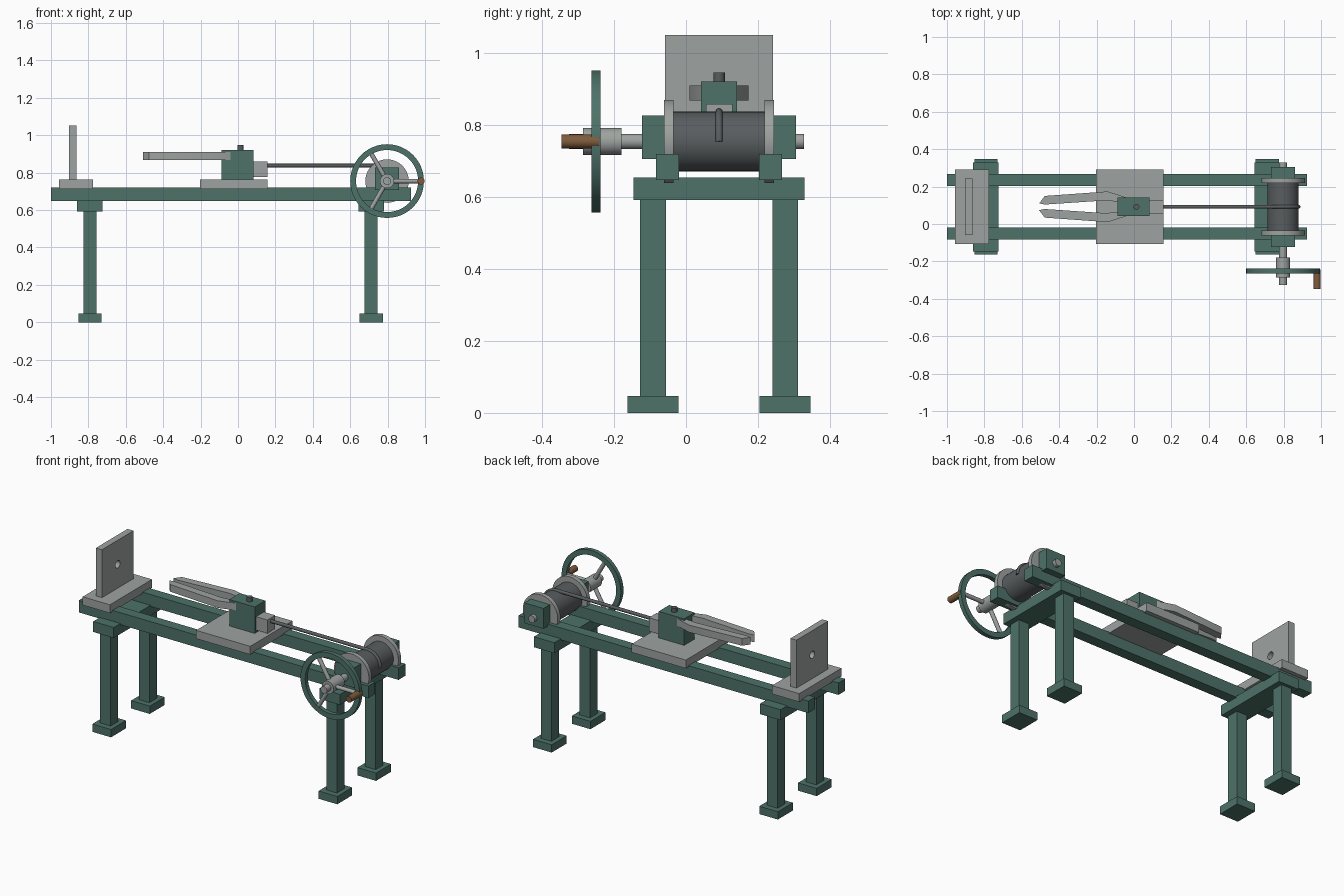
import bpy
import math
from mathutils import Vector

old = bpy.data.objects.get("Cube")
if old:
    bpy.data.objects.remove(old, do_unlink=True)


def material(name, rgb):
    m = bpy.data.materials.new(name)
    m.use_nodes = True
    m.diffuse_color = (*rgb, 1)
    m.node_tree.nodes["Principled BSDF"].inputs["Base Color"].default_value = (*rgb, 1)
    return m


GREEN = material("green paint", (0.075, 0.17, 0.14))
STEEL = material("light steel", (0.34, 0.365, 0.35))
DARK = material("dark steel", (0.1, 0.11, 0.115))
WOOD = material("brown wood", (0.21, 0.105, 0.045))

MID = 0.092                      # y of the machine's centre line
AXLE_X, AXLE_Z = 0.797, 0.755    # drum and wheel axis


def finish(obj, name, mat, smooth=False):
    obj.name = obj.data.name = name
    obj.data.materials.clear()
    obj.data.materials.append(mat)
    if smooth:
        bpy.ops.object.shade_smooth_by_angle(angle=math.radians(35))
    return obj


def box(name, mat, x, y, z):
    """Box from (min, max) ranges."""
    bpy.ops.mesh.primitive_cube_add(size=1, location=[sum(r) / 2 for r in (x, y, z)])
    obj = bpy.context.object
    obj.scale = [r[1] - r[0] for r in (x, y, z)]
    bpy.ops.object.transform_apply(location=False, rotation=False, scale=True)
    return finish(obj, name, mat)


def rod(name, mat, a, b, radius, sides=32):
    """Cylinder between two points."""
    a, b = Vector(a), Vector(b)
    bpy.ops.mesh.primitive_cylinder_add(vertices=sides, radius=radius,
                                        depth=(b - a).length, location=(a + b) / 2)
    obj = bpy.context.object
    obj.rotation_euler = (b - a).to_track_quat("Z", "Y").to_euler()
    return finish(obj, name, mat, True)


def axle_rod(name, mat, y0, y1, radius, x=AXLE_X):
    return rod(name, mat, (x, y0, AXLE_Z), (x, y1, AXLE_Z), radius, 40)


def curve_mesh(name, mat, curve, location=(0, 0, 0), rotation=(0, 0, 0)):
    obj = bpy.data.objects.new(name, curve)
    bpy.context.collection.objects.link(obj)
    obj.location, obj.rotation_euler = location, rotation
    bpy.ops.object.select_all(action="DESELECT")
    obj.select_set(True)
    bpy.context.view_layer.objects.active = obj
    bpy.ops.object.convert(target="MESH")
    return finish(bpy.context.object, name, mat, True)


def add_spline(curve, points, closed):
    s = curve.splines.new("POLY")
    s.points.add(len(points) - 1)
    for p, co in zip(s.points, points):
        p.co = (*co, 1)
    s.use_cyclic_u = closed


def cutout(name, mat, outlines, thickness, location, rotation=(0, 0, 0)):
    """Flat sheet from outlines; inner outlines become holes."""
    c = bpy.data.curves.new(name, "CURVE")
    c.dimensions, c.fill_mode, c.extrude = "2D", "BOTH", thickness / 2
    for pts in outlines:
        add_spline(c, [(u, v, 0) for u, v in pts], True)
    return curve_mesh(name, mat, c, location, rotation)


def circle(r, n):
    return [(r * math.cos(2 * math.pi * i / n), r * math.sin(2 * math.pi * i / n))
            for i in range(n)]


# Frame: rails, cross beams, legs and feet
for side, s in (("front", -1), ("back", 1)):
    y = MID + s * 0.143
    box(f"{side}_rail", GREEN, (-1, 0.925), (y - 0.032, y + 0.032), (0.648, 0.72))
for end, x in (("right", -0.792), ("left", 0.712)):
    box(f"{end}_cross_beam", GREEN, (x - 0.068, x + 0.068),
        (MID - 0.238, MID + 0.238), (0.592, 0.655))
    for side, s in (("front", -1), ("back", 1)):
        y = MID + s * 0.184
        box(f"{end}_{side}_leg", GREEN, (x - 0.035, x + 0.035),
            (y - 0.036, y + 0.036), (0.04, 0.6))
        box(f"{end}_{side}_foot", GREEN, (x - 0.062, x + 0.062),
            (y - 0.071, y + 0.071), (0, 0.047))

# Die stand with its drilled plate
box("die_base", STEEL, (-0.957, -0.776), (MID - 0.2, MID + 0.2), (0.713, 0.763))
w, h = 0.15, 0.145
cutout("die_plate", STEEL, [[(-w, -h), (w, -h), (w, h), (-w, h)], circle(0.022, 24)],
       0.04, (-0.884, MID, 0.906), (math.pi / 2, 0, math.pi / 2))

# Carriage with gripping tongs
box("carriage_base", STEEL, (-0.203, 0.157), (MID - 0.2, MID + 0.2), (0.713, 0.763))
box("carriage_block", GREEN, (-0.087, 0.082), (MID - 0.05, MID + 0.05), (0.76, 0.922))
box("cable_clevis", STEEL, (0.075, 0.157), (MID - 0.037, MID + 0.037), (0.778, 0.859))
rod("pivot_pin", DARK, (0.013, MID, 0.9), (0.013, MID, 0.947), 0.016, 24)
jaw = [(-0.507, 0.018), (-0.477, 0.058), (-0.141, 0.082), (-0.035, 0.048),
       (-0.035, 0.02), (-0.08, 0.026), (-0.15, 0.034), (-0.477, 0.012)]
for side, s in (("front", -1), ("back", 1)):
    cutout(f"{side}_tong_jaw", STEEL, [[(x, s * y) for x, y in jaw]], 0.043,
           (0, MID, 0.89))

# Winding drum, flanges and bearings
axle_rod("drum", DARK, MID - 0.135, MID + 0.135, 0.083)
for side, s in (("front", -1), ("back", 1)):
    axle_rod(f"{side}_flange", STEEL, MID + s * 0.127, MID + s * 0.153, 0.116)
    y0, y1 = sorted((MID + s * 0.153, MID + s * 0.214))
    box(f"{side}_bearing", GREEN, (0.733, 0.86), (y0, y1), (0.706, 0.828))
axle_rod("axle", STEEL, -0.325, 0.328, 0.021)

# Cable running to the drum and over its far side
cable = bpy.data.curves.new("cable", "CURVE")
cable.dimensions, cable.bevel_depth, cable.use_fill_caps = "3D", 0.01, True
wrap = [(AXLE_X + 0.083 * math.sin(a), MID, AXLE_Z + 0.083 * math.cos(a))
        for a in (math.pi / 2 * i / 10 for i in range(11))]
add_spline(cable, [(0.15, MID, AXLE_Z + 0.083)] + wrap, False)
curve_mesh("cable", DARK, cable)

# Hand wheel with hub, spokes and grip
WHEEL_Y = -0.251
cutout("wheel_rim", GREEN, [circle(0.197, 48), circle(0.166, 48)], 0.025,
       (AXLE_X, WHEEL_Y, AXLE_Z), (math.pi / 2, 0, 0))
axle_rod("wheel_hub", STEEL, -0.286, -0.18, 0.038)
for i in range(3):
    a = 2 * math.pi * i / 3
    rod(f"spoke_{i + 1}", STEEL, (AXLE_X, WHEEL_Y, AXLE_Z),
        (AXLE_X + 0.175 * math.cos(a), WHEEL_Y, AXLE_Z + 0.175 * math.sin(a)), 0.012, 16)
axle_rod("wheel_grip", WOOD, -0.347, -0.242, 0.019, x=0.979)
